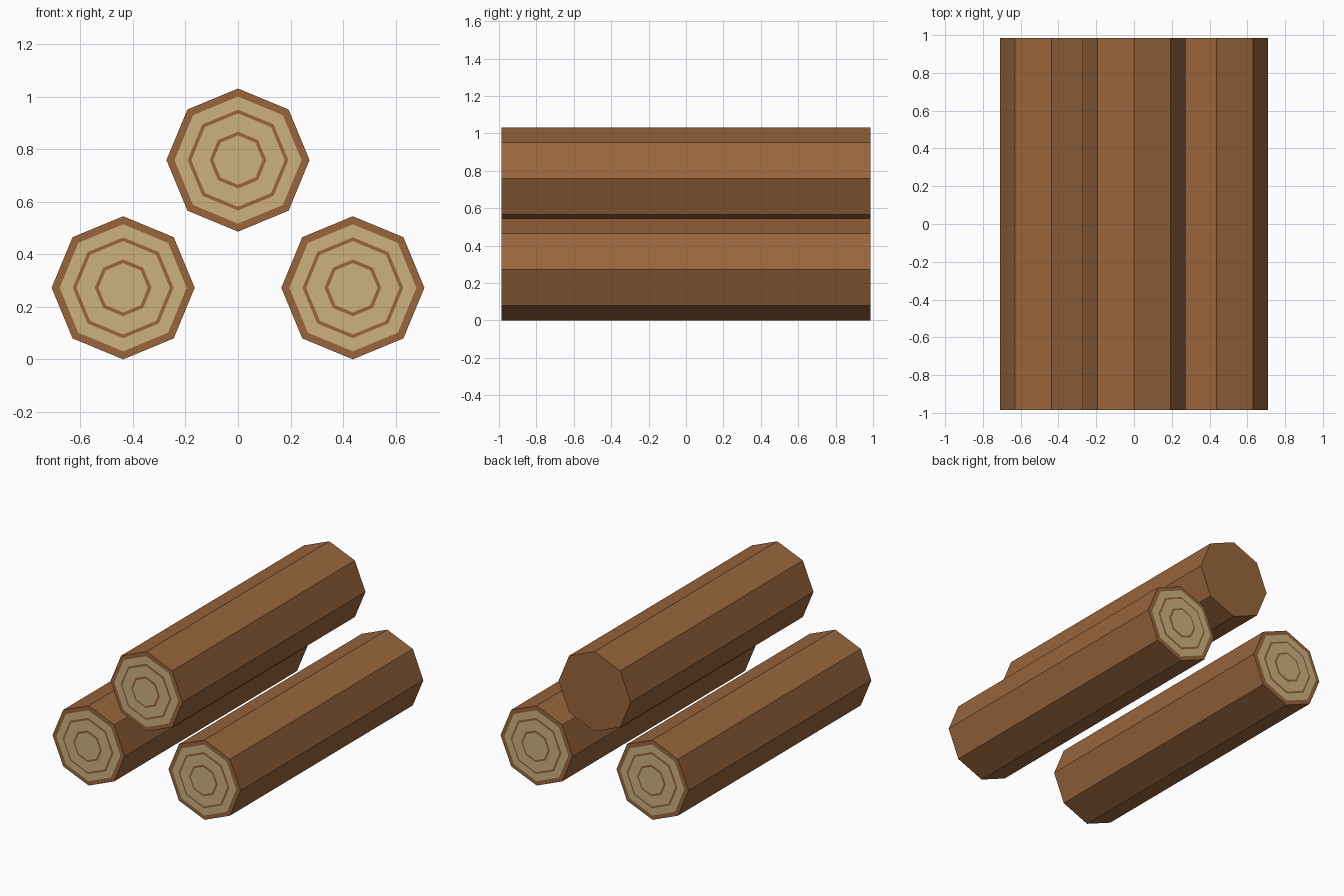
import bpy, bmesh, math

if "Cube" in bpy.data.objects:
    bpy.data.objects.remove(bpy.data.objects["Cube"])


def material(name, rgb):
    m = bpy.data.materials.new(name)
    m.diffuse_color = (*rgb, 1)
    m.use_nodes = True
    m.node_tree.nodes["Principled BSDF"].inputs["Base Color"].default_value = m.diffuse_color
    return m


bark = material("bark brown", (0.314, 0.130, 0.045))
wood = material("cut wood tan", (0.597, 0.440, 0.216))

R, HALF, STEP = 0.2725, 0.986, 0.0028
# nested end discs, outermost first: radius and whether it is pale wood
DISCS = [(0.242, True), (0.192, False), (0.178, True), (0.108, False), (0.094, True)]


def octagon(bm, radius, y):
    return [bm.verts.new((radius * math.cos(k * math.pi / 4), y,
                          radius * math.sin(k * math.pi / 4))) for k in range(8)]


def make_object(name, bm, location, mats):
    me = bpy.data.meshes.new(name)
    bm.to_mesh(me)
    bm.free()
    for m in mats:
        me.materials.append(m)
    ob = bpy.data.objects.new(name, me)
    ob.location = location
    bpy.context.collection.objects.link(ob)


def log(name, x, z, pale_back=True):
    # eight-sided trunk
    bm = bmesh.new()
    front, back = octagon(bm, R, -HALF), octagon(bm, R, HALF)
    bm.faces.new(front)
    bm.faces.new(back[::-1])
    for k in range(8):
        j = (k + 1) % 8
        bm.faces.new((front[k], back[k], back[j], front[j]))
    bmesh.ops.recalc_face_normals(bm, faces=bm.faces)
    make_object(name, bm, (x, 0, z), [bark])

    # growth rings: stacked flat discs on each end
    for side, label in ((-1, "front"), (1, "back")):
        bm = bmesh.new()
        for i, (radius, pale) in enumerate(DISCS):
            ring = octagon(bm, radius, side * (HALF + STEP * (i + 1)))
            face = bm.faces.new(ring if side < 0 else ring[::-1])
            face.material_index = int(pale and (side < 0 or pale_back))
        make_object(f"{name}_{label}_rings", bm, (x, 0, z), [bark, wood])


log("left_log", -0.4375, R)
log("right_log", 0.4375, R)
log("top_log", 0, 0.759, pale_back=False)  # its back end is all bark brown
